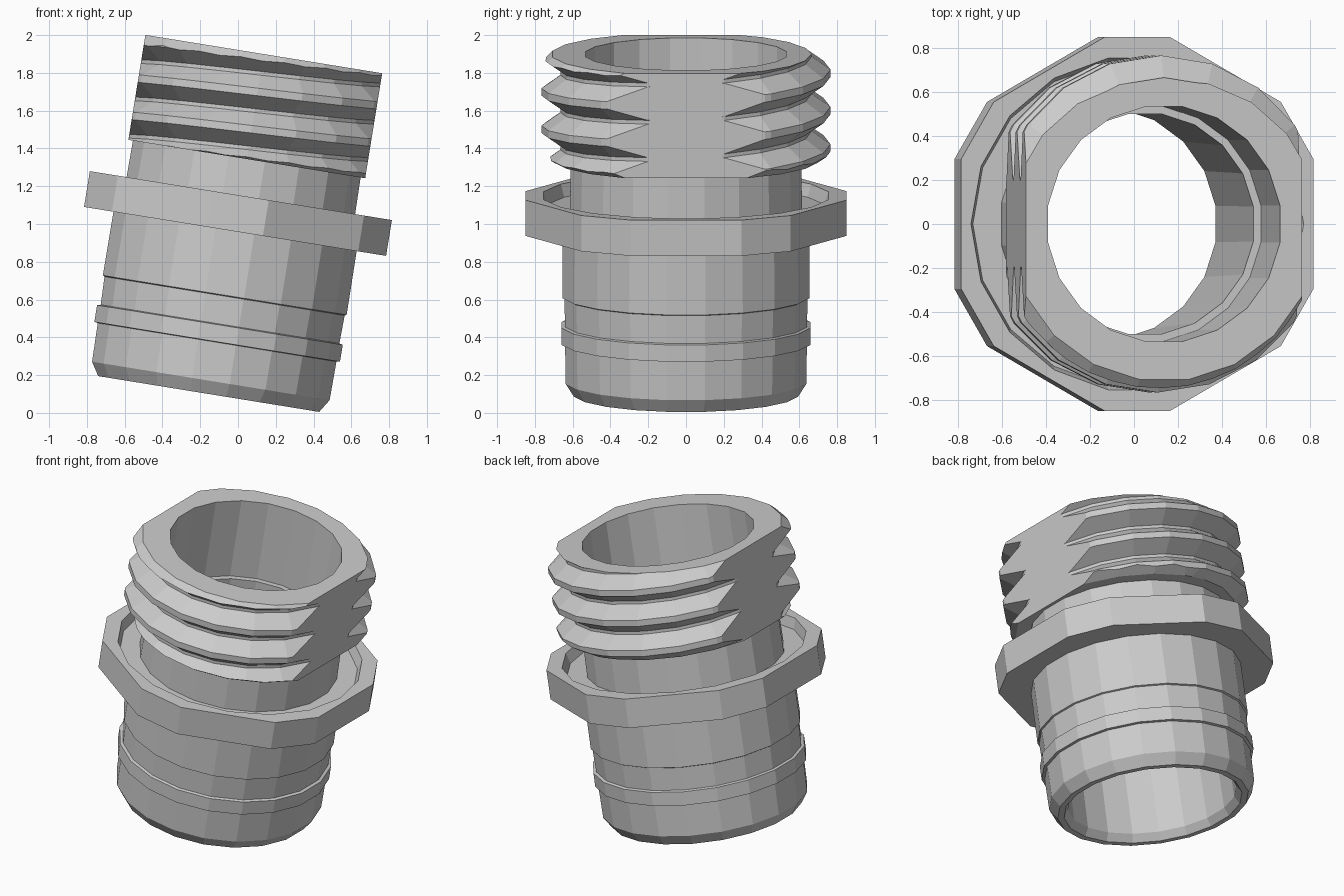
import bpy, bmesh, math
from mathutils import Matrix

if "Cube" in bpy.data.objects:
    bpy.data.objects.remove(bpy.data.objects["Cube"])

# Whole fitting leans toward +x
TILT = Matrix.Translation((-0.155, 0, 0.10)) @ Matrix.Rotation(math.radians(9.2), 4, 'Y')
ROUND = [math.tau * (i + 0.5) / 20 for i in range(20)]


def finish(name, bm):
    bmesh.ops.recalc_face_normals(bm, faces=bm.faces[:])
    me = bpy.data.meshes.new(name)
    bm.to_mesh(me)
    bm.free()
    ob = bpy.data.objects.new(name, me)
    bpy.context.collection.objects.link(ob)
    ob.matrix_world = TILT
    return ob


def lathe(name, profile, angles=ROUND, limit=lambda a: 9.0, solid=False):
    """Revolve (radius, height) points; solid caps the ends, otherwise the profile loops."""
    bm = bmesh.new()
    rings = []
    for r, s in profile:
        rings.append([bm.verts.new((min(r, limit(a)) * math.cos(a),
                                    min(r, limit(a)) * math.sin(a), s)) for a in angles])
    n = len(angles)
    pairs = list(zip(rings, rings[1:])) + ([] if solid else [(rings[-1], rings[0])])
    for lo, hi in pairs:
        for i in range(n):
            k = (i + 1) % n
            bm.faces.new((lo[i], lo[k], hi[k], hi[i]))
    if solid:
        bm.faces.new(rings[0])
        bm.faces.new(rings[-1])
    return finish(name, bm)


def boolean(ob, cutter, op):
    m = ob.modifiers.new(op.title(), 'BOOLEAN')
    m.operation, m.object, m.solver = op, cutter, 'EXACT'
    cutter.hide_render = True
    cutter.hide_set(True)


# Hollow body: chamfered foot, shallow sealing steps, neck and inner ledge
lathe("pipe_body", [
    (0.60, 0.0), (0.645, 0.07), (0.648, 0.277), (0.667, 0.28), (0.667, 0.37),
    (0.648, 0.375), (0.652, 0.525), (0.662, 0.53), (0.66, 0.93), (0.622, 0.94),
    (0.618, 1.28), (0.505, 1.28), (0.53, 0.05), (0.56, 0.0)])

# Six-sided flange with clipped corners and a recessed top
hexa = [math.radians(60 * k + d) for k in range(6) for d in (0, 20, 40)]
def hex_limit(a):
    d = (a + math.pi / 6) % (math.pi / 3) - math.pi / 6
    return 0.81 / math.cos(d)
lathe("hex_flange", [(0.59, 0.872), (0.862, 0.872), (0.862, 1.064),
                     (0.765, 1.064), (0.745, 0.995), (0.59, 0.995)], hexa, hex_limit)

# Helical thread, made overlong and then trimmed
N, PITCH, TURNS = 20, 0.2, 7
TOOTH = [(-0.1, 0.765), (0.1, 0.765), (0.45, 0.665), (0.55, 0.665)]
bm = bmesh.new()
cols = []
for i in range(N):
    a = math.tau * i / N
    cols.append([bm.verts.new((r * math.cos(a), r * math.sin(a),
                               0.87 + PITCH * (t + o + i / N)))
                 for t in range(TURNS) for o, r in TOOTH])
rows = len(cols[0])
for i in range(N):
    shift = 4 if i == N - 1 else 0
    nxt = cols[(i + 1) % N]
    for j in range(rows - 1 - shift):
        bm.faces.new((cols[i][j], nxt[j + shift], nxt[j + 1 + shift], cols[i][j + 1]))
bmesh.ops.holes_fill(bm, edges=[e for e in bm.edges if e.is_boundary], sides=0)
thread = finish("screw_thread", bm)

# Trim: chamfered ends, flats on both sides, then the bore
ends = lathe("thread_end_cutter", [(0.71, 1.26), (0.80, 1.32), (0.80, 1.74), (0.715, 1.823)],
             solid=True)
boolean(thread, ends, 'INTERSECT')

bm = bmesh.new()
bmesh.ops.create_cube(bm, size=1, matrix=Matrix.Translation((0, 0, 1.5))
                      @ Matrix.Diagonal((1.27, 2.0, 1.6, 1)))
boolean(thread, finish("thread_flat_cutter", bm), 'INTERSECT')

bore = lathe("bore_cutter", [(0.54, 0.9), (0.54, 2.2)], solid=True)
boolean(thread, bore, 'DIFFERENCE')
